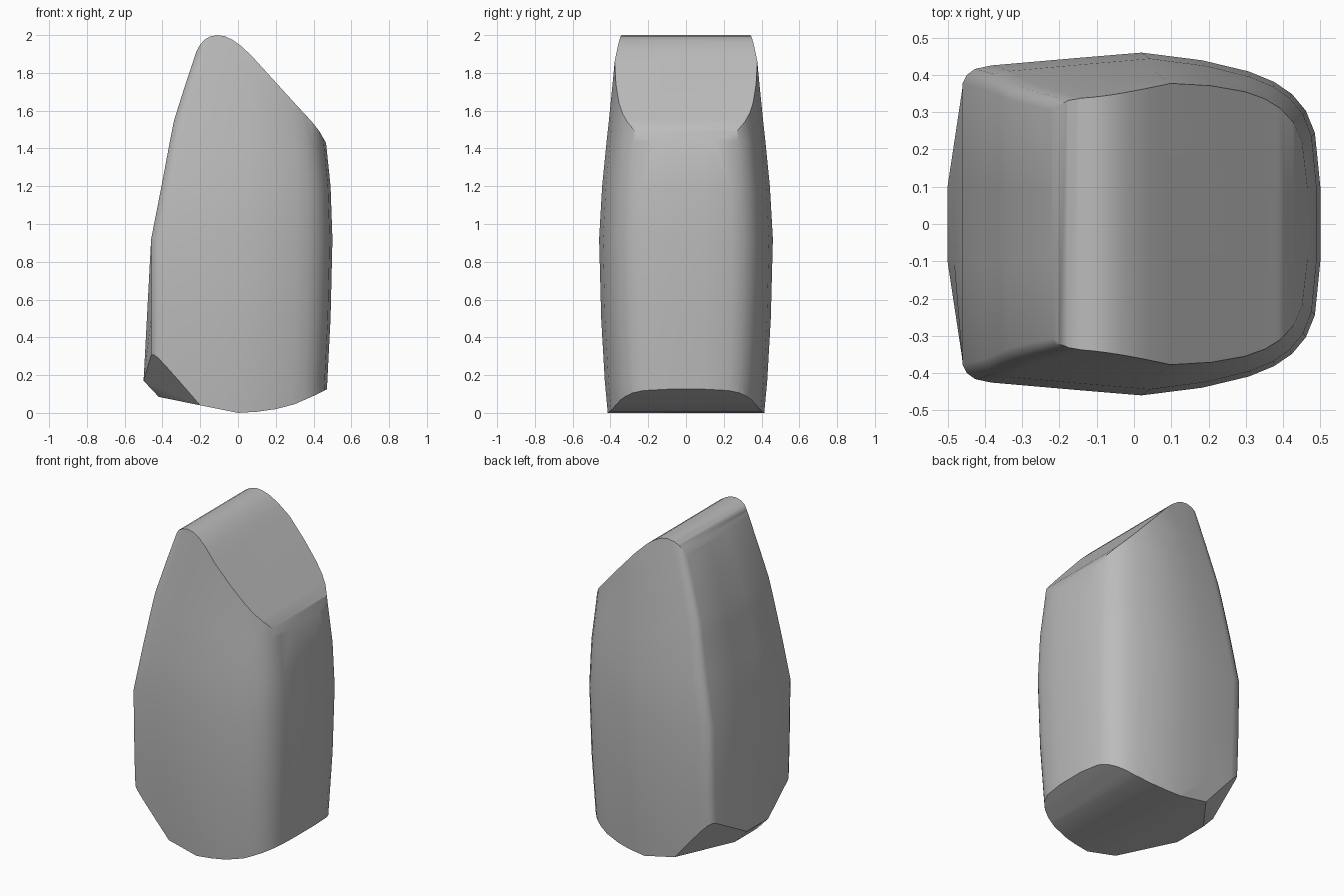
import bpy
import bmesh
from math import radians
from mathutils import Vector

default = bpy.data.objects.get("Cube")
if default:
    bpy.data.objects.remove(default, do_unlink=True)

stone = bpy.data.materials.new("stone_grey")
stone.use_nodes = True
stone.diffuse_color = (0.5, 0.5, 0.5, 1)
bsdf = next(n for n in stone.node_tree.nodes if n.type == "BSDF_PRINCIPLED")
bsdf.inputs["Base Color"].default_value = stone.diffuse_color


def make_object(name, bm):
    bmesh.ops.recalc_face_normals(bm, faces=bm.faces[:])
    mesh = bpy.data.meshes.new(name)
    bm.to_mesh(mesh)
    bm.free()
    mesh.materials.append(stone)
    obj = bpy.data.objects.new(name, mesh)
    bpy.context.collection.objects.link(obj)
    return obj


def loft(rings):
    bm = bmesh.new()
    rows = [[bm.verts.new(p) for p in ring] for ring in rings]
    count = len(rows[0])
    for low, high in zip(rows, rows[1:]):
        for i in range(count):
            j = (i + 1) % count
            bm.faces.new((low[i], low[j], high[j], high[i]))
    bm.faces.new(rows[0])
    bm.faces.new(rows[-1])
    return bm


# Half of the plan outline: share of depth, share of half width
half_plan = [(0, 0.24), (0, 0.82), (0.012, 0.87), (0.035, 0.905), (0.08, 0.925),
             (0.3, 0.965), (0.5, 1), (0.67, 0.955), (0.8, 0.89), (0.87, 0.83),
             (0.92, 0.76), (0.96, 0.66), (0.985, 0.53), (1, 0.22)]

# Height, left limit, right limit, half width
levels = [(-0.1, -0.462, 0.462, 0.405), (0.17, -0.46, 0.473, 0.43),
          (0.5, -0.46, 0.49, 0.449), (0.92, -0.46, 0.5, 0.46),
          (1.2, -0.405, 0.49, 0.444), (1.44, -0.36, 0.465, 0.42),
          (1.55, -0.338, 0.455, 0.408), (1.75, -0.275, 0.445, 0.388),
          (1.92, -0.218, 0.43, 0.372), (2.1, -0.155, 0.42, 0.355)]


def plan_ring(z, left, right, width):
    bow = min(0.04, max(0, 0.04 * (0.92 - z) / 0.75))
    half = [(left + u * (right - left), v * width) for u, v in half_plan]
    half[0] = (left - bow, half[0][1])
    return [(x, -y, z) for x, y in half] + [(x, y, z) for x, y in reversed(half)]


body = make_object("stone_body", loft([plan_ring(*level) for level in levels]))

# Side profile that trims the sloping top and the curved underside
profile = [(-0.7, 0.395), (-0.5, 0.17), (-0.42, 0.085), (-0.2, 0.04), (0, 0),
           (0.1, 0.006), (0.2, 0.02), (0.3, 0.046), (0.4, 0.09), (0.47, 0.125),
           (0.7, 0.24), (0.7, 1.0), (0.46, 1.44), (0.43, 1.492), (0.39, 1.543),
           (0.32, 1.618), (0.08, 1.882), (0.02, 1.94), (-0.03, 1.976),
           (-0.07, 1.994), (-0.11, 2), (-0.15, 1.992), (-0.18, 1.974),
           (-0.205, 1.943), (-0.31, 1.74), (-0.7, 1.6)]
trim = make_object("trim_profile", loft([[(x, y, z) for x, z in profile] for y in (-0.7, 0.7)]))
trim.hide_render = True

cut = body.modifiers.new("trim", "BOOLEAN")
cut.operation = "INTERSECT"
cut.solver = "EXACT"
cut.object = trim
bpy.ops.object.select_all(action="DESELECT")
bpy.context.view_layer.objects.active = body
body.select_set(True)
bpy.ops.object.modifier_apply(modifier=cut.name)
bpy.data.objects.remove(trim, do_unlink=True)

# Slanted cuts on the two low corners
bm = bmesh.new()
bm.from_mesh(body.data)
for side in (-1, 1):
    a = Vector((-0.46, side * 0.42, 0.35))
    b = Vector((-0.22, side * 0.44, 0.09))
    c = Vector((-0.46, side * 0.1, 0.12))
    normal = (b - a).cross(c - a).normalized()
    if normal.z > 0:
        normal.negate()
    bmesh.ops.bisect_plane(bm, geom=bm.verts[:] + bm.edges[:] + bm.faces[:],
                           plane_co=a, plane_no=normal, clear_outer=True)
    bmesh.ops.holes_fill(bm, edges=[e for e in bm.edges if e.is_boundary], sides=0)
bmesh.ops.recalc_face_normals(bm, faces=bm.faces[:])
bm.to_mesh(body.data)
bm.free()

for face in body.data.polygons:
    face.material_index = 0
bpy.ops.object.shade_smooth_by_angle(angle=radians(32))
